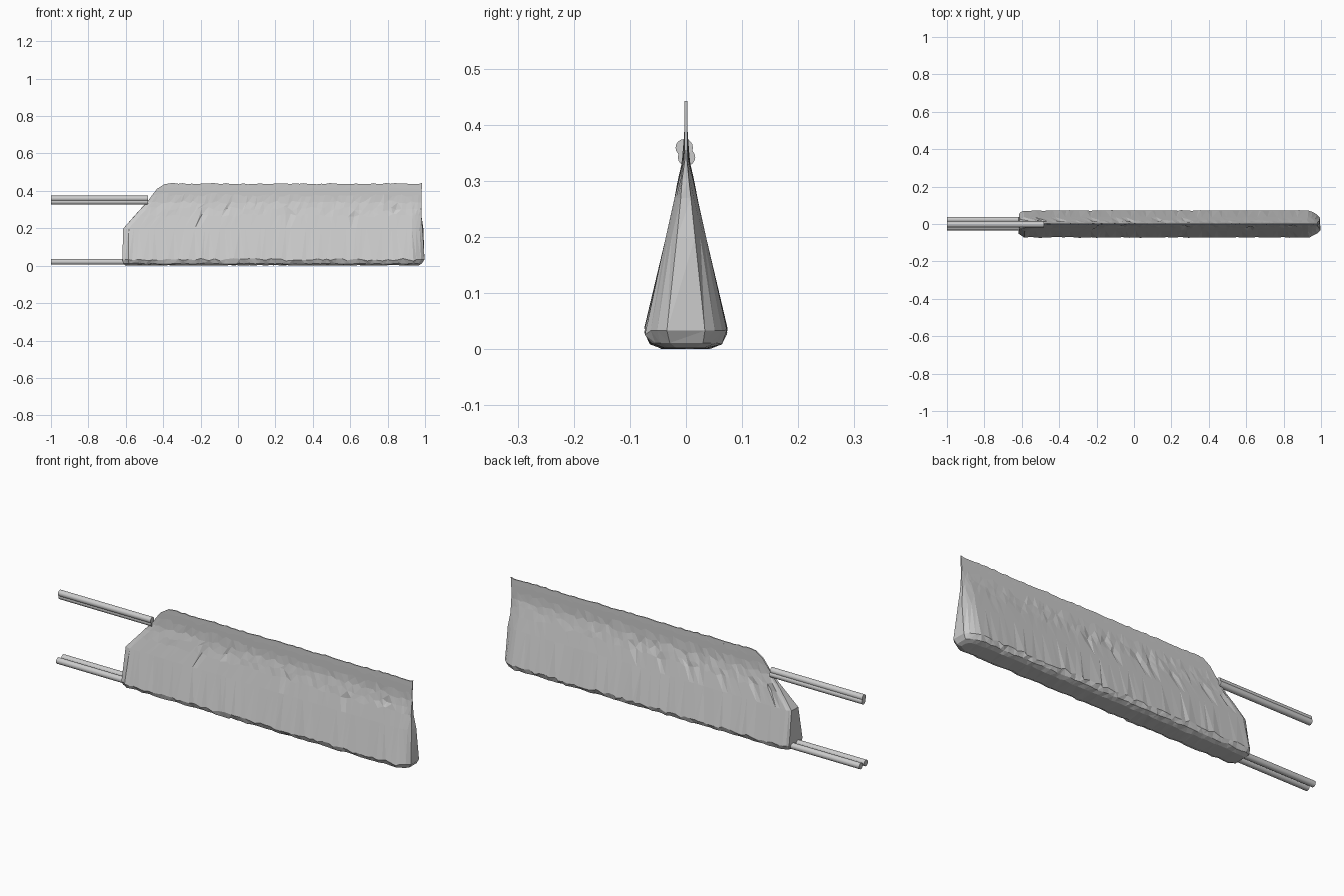
import bpy, bmesh, math, random
from mathutils import Matrix, Vector

if "Cube" in bpy.data.objects:
    bpy.data.objects.remove(bpy.data.objects["Cube"])

random.seed(7)


def lerp_table(table, v):
    for (a, fa), (b, fb) in zip(table, table[1:]):
        if v <= b:
            return fa + (fb - fa) * max(0, v - a) / (b - a)
    return table[-1][1]


def finish(name, bm):
    bmesh.ops.recalc_face_normals(bm, faces=bm.faces)
    mesh = bpy.data.meshes.new(name)
    bm.to_mesh(mesh)
    bm.free()
    obj = bpy.data.objects.new(name, mesh)
    bpy.context.collection.objects.link(obj)
    return obj


# Wedge half section: y, z, sideways roughness, vertical roughness
half = [(0.040, 0.003, 0.004, 0.002), (0.062, 0.012, 0.003, 0.003),
        (0.072, 0.034, 0.002, 0.008), (0.036, 0.200, 0.000, 0.000),
        (0.020, 0.270, 0.0005, 0.010), (0.012, 0.305, 0.002, 0.012),
        (0.005, 0.340, 0.001, 0.010), (0.003, 0.380, 0.0008, 0.010),
        (0.003, 0.412, 0.0008, 0.008), (0.0025, 0.440, 0.0005, 0.003)]
left_x = [(0, -0.60), (0.02, -0.617), (0.20, -0.612), (0.34, -0.485), (0.425, -0.42), (0.44, -0.39)]
right_x = [(0, 0.96), (0.012, 0.985), (0.035, 0.998), (0.2, 0.99), (0.30, 0.982), (0.44, 0.984)]
end_width = [(0, 0.72), (0.018, 1), (0.962, 1), (0.985, 0.78), (1, 0.45)]

# Rough stone wedge: two jittered sides lofted along x
bm = bmesh.new()
steps = [0, 0.008, 0.018] + [0.018 + 0.944 * i / 56 for i in range(1, 57)] + [0.975, 0.988, 1]
rows = []
for k, t in enumerate(steps):
    inner = 3 <= k < len(steps) - 3
    sides = []
    crest = random.uniform(-0.004, 0.004)
    for s in (-1, 1):
        line = []
        for j, (y, z, ry, rz) in enumerate(half):
            x = left_x and lerp_table(left_x, z) * (1 - t) + lerp_table(right_x, z) * t
            w = lerp_table(end_width, t) if j < 7 else 1
            dy = random.uniform(-ry, ry) if j < 7 else 0
            dz = random.uniform(-rz, rz) if inner else 0
            # occasional chips below the thin crest
            if j in (4, 5) and inner and random.random() < 0.08:
                dy -= 0.006
            if j == 9:
                dz = crest
            dx = random.uniform(-0.008, 0.008) if inner and j != 3 and j < 9 else 0
            if not inner and j not in (0, 9):
                dx = random.uniform(-0.004, 0.001)
            if j in (4, 5, 6):
                # stay on the sloping plane when moving up or down
                y -= dz * 0.22
            line.append(bm.verts.new((x + dx, s * max(0.0015, y * w + dy), z + dz)))
        sides.append(line)
    rows.append(sides[0] + sides[1][::-1])
n = len(rows[0])
for a, b in zip(rows, rows[1:]):
    for j in range(n):
        q = (j + 1) % n
        bm.faces.new((a[j], a[q], b[q], b[j]))
# End faces, strip by strip between mirrored points
for r in (rows[0], rows[-1]):
    for j in range(len(half) - 1):
        bm.faces.new((r[j], r[j + 1], r[n - 2 - j], r[n - 1 - j]))
bmesh.ops.triangulate(bm, faces=bm.faces)
low = min(v.co.z for v in bm.verts)
for v in bm.verts:
    v.co.x = min(1.0, v.co.x)
    v.co.z -= low
finish("stone_wedge", bm)


# Round rods projecting from the left end
def rod(name, y, z, x_end, radius=0.0155):
    b = bmesh.new()
    length = x_end + 1
    m = Matrix.Translation(Vector((-1 + length / 2, y, z))) @ Matrix.Rotation(math.pi / 2, 4, 'Y')
    bmesh.ops.create_cone(b, cap_ends=True, segments=16, radius1=radius,
                          radius2=radius, depth=length, matrix=m)
    obj = finish(name, b)
    for o in bpy.context.selected_objects:
        o.select_set(False)
    obj.select_set(True)
    bpy.context.view_layer.objects.active = obj
    bpy.ops.object.shade_smooth_by_angle(angle=math.radians(40))


rod("upper_rod_high", -0.003, 0.359, -0.48)
rod("upper_rod_low", 0.001, 0.342, -0.48)
rod("lower_rod_front", -0.018, 0.021, -0.56)
rod("lower_rod_back", 0.023, 0.021, -0.56)
